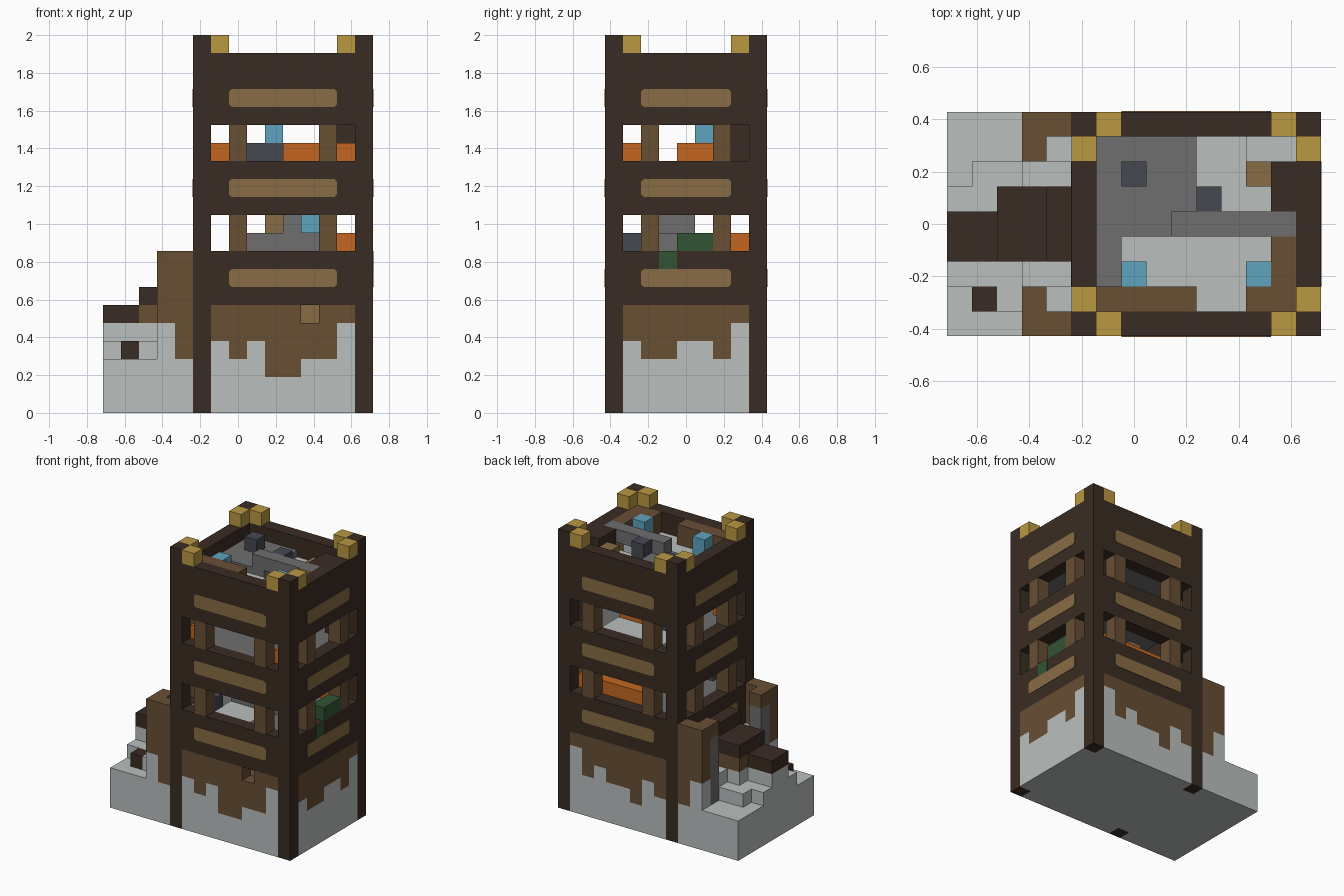
import bpy
import bmesh
from mathutils import Vector

UNIT = 2 / 21
ORIGIN = Vector((-7.5, -4.5, 0))

default_cube = bpy.data.objects.get("Cube")
if default_cube:
    bpy.data.objects.remove(default_cube, do_unlink=True)


def make_material(name, red, green, blue):
    """Flat material from display colour in 0-255."""
    colour = [((c / 255 + 0.055) / 1.055) ** 2.4 for c in (red, green, blue)] + [1]
    material = bpy.data.materials.new(name)
    material.use_nodes = True
    material.diffuse_color = colour
    material.node_tree.nodes["Principled BSDF"].inputs["Base Color"].default_value = colour
    return material


dark_wood = make_material("dark wood", 58, 44, 35)
brown_wood = make_material("brown wood", 104, 78, 52)
tan_wood = make_material("tan wood", 136, 108, 68)
pale_stone = make_material("pale stone", 186, 191, 190)
grey_stone = make_material("grey stone", 110, 110, 110)
slate = make_material("slate", 70, 72, 82)
orange = make_material("orange", 196, 102, 33)
sky_blue = make_material("sky blue", 95, 163, 189)
leaf_green = make_material("leaf green", 49, 84, 52)
gold = make_material("gold", 186, 152, 66)


def finish(bm, name, material):
    for vert in bm.verts:
        vert.co = (vert.co + ORIGIN) * UNIT
    bmesh.ops.recalc_face_normals(bm, faces=bm.faces)
    mesh = bpy.data.meshes.new(name)
    bm.to_mesh(mesh)
    bm.free()
    mesh.materials.append(material)
    obj = bpy.data.objects.new(name, mesh)
    bpy.context.scene.collection.objects.link(obj)
    return obj


def blocks(name, material, *boxes):
    """One object of boxes, each given as (low corner, size) in grid cells."""
    bm = bmesh.new()
    for x, y, z, width, depth, height in boxes:
        cube = bmesh.ops.create_cube(bm, size=1)["verts"]
        for vert in cube:
            vert.co = Vector((x + (vert.co.x + 0.5) * width,
                              y + (vert.co.y + 0.5) * depth,
                              z + (vert.co.z + 0.5) * height))
    return finish(bm, name, material)


def inlay(name, along_x, start, end, base, wall, outward):
    """Thin strip with clipped corners, lying on an outer wall."""
    cut = 0.15
    outline = []
    for u, side in ((start, 1), (end, -1)):
        pair = [(u + side * cut, base), (u, base + cut),
                (u, base + 1 - cut), (u + side * cut, base + 1)]
        outline += pair if side == 1 else pair[::-1]
    bm = bmesh.new()
    point = (lambda u, v: (u, wall, v)) if along_x else (lambda u, v: (wall, u, v))
    face = bm.faces.new([bm.verts.new(point(u, v)) for u, v in outline])
    shift = Vector((0, outward, 0) if along_x else (outward, 0, 0)) * 0.03
    extruded = bmesh.ops.extrude_face_region(bm, geom=[face])["geom"]
    bmesh.ops.translate(bm, vec=shift,
                        verts=[g for g in extruded if isinstance(g, bmesh.types.BMVert)])
    finish(bm, name, tan_wood)


# Four corner posts and the gold caps beside them
blocks("corner_posts", dark_wood,
       *[(x, y, 0, 1, 1, 21) for x in (5, 14) for y in (0, 8)])
blocks("gold_caps", gold,
       *[(x, y, 20, 1, 1, 1) for x in (6, 13) for y in (0, 8)],
       *[(x, y, 20, 1, 1, 1) for x in (5, 14) for y in (1, 7)])

# Dark bands around the tower with tan inlays
for base, height in ((6, 3), (11, 3), (16, 4)):
    blocks("wall_band", dark_wood,
           *[(6, y, base, 8, 1, height) for y in (0, 8)],
           *[(x, 1, base, 1, 7, height) for x in (5, 14)])
    for wall, outward in ((0, -1), (9, 1)):
        inlay("band_inlay", True, 7, 13, base + 1, wall, outward)
    for wall, outward in ((5, -1), (15, 1)):
        inlay("side_band_inlay", False, 2, 7, base + 1, wall, outward)

# Brown window posts on two storeys
for base in (9, 14):
    blocks("window_posts", brown_wood,
           *[(x, y, base, 1, 1, 2) for x in (7, 12) for y in (0, 8)],
           *[(x, y, base, 1, 1, 2) for x in (5, 14) for y in (2, 6)])

# Lower walls: uneven pale stone with brown plaster above
stone, plaster = [], []


def lower_wall(heights, place, gap=None):
    for i, top in enumerate(heights):
        x, y = place(i)
        stone.append((x, y, 0, 1, 1, top))
        plaster.append((x, y, top, 1, 1, (5 if i == gap else 6) - top))


lower_wall((4, 3, 4, 2, 2, 3, 3, 5), lambda i: (6 + i, 0), gap=5)
lower_wall((3, 4, 2, 3, 3, 4, 3, 5), lambda i: (6 + i, 8))
lower_wall((4, 3, 3, 4, 4, 3, 5), lambda i: (14, 1 + i))
lower_wall((4, 3, 3, 4, 4, 3, 4), lambda i: (5, 1 + i))
blocks("lower_stone", pale_stone, *stone)
blocks("lower_plaster", brown_wood, *plaster)
blocks("wall_niche", tan_wood, (11, 1, 5, 1, 1, 1))
blocks("ground_floor", pale_stone, (6, 1, 0, 8, 7, 2))

# Storey floors and furnishings of the lower storey
blocks("storey_floors", grey_stone, (6, 1, 8, 8, 7, 0.97), (6, 1, 13, 8, 7, 0.97))
blocks("floor_patches", pale_stone, (8, 1, 8.97, 3, 2, 0.03), (7, 5, 13.97, 5, 3, 0.03))
blocks("lower_bench", orange, (8, 7, 9, 6, 1, 1))
blocks("lower_stonework", grey_stone, (8, 3, 9, 4, 1, 1), (10, 3, 10, 1, 2, 1))
blocks("lower_slate", slate, (7, 1, 9, 1, 1, 1))
blocks("lower_blue", sky_blue, (11, 2, 10, 1, 1, 1))
blocks("lower_crate", tan_wood, (9, 6, 9, 1, 1, 2))
blocks("window_plant", leaf_green, (14, 4, 9, 1, 2, 1), (14.9, 3, 8, 0.13, 1, 1))

# Furnishings of the upper storey
blocks("upper_orange", orange, (6, 1, 14, 1, 1, 1), (13, 1, 14, 1, 1, 1),
       (10, 4, 14, 2, 2, 1))
blocks("upper_slate", slate, (8, 5, 14, 2, 1, 1))
blocks("upper_blue", sky_blue, (9, 5, 15, 1, 1, 1))
blocks("upper_dark_corner", dark_wood, (13, 7, 14, 1, 1, 2))

# Roof deck sunk inside the rim
blocks("roof_slab", grey_stone, (6, 1, 16, 8, 7, 1.9), (6, 2, 17.9, 1, 6, 1.1),
       (7, 4, 17.9, 3, 4, 1.1), (9, 4, 19, 5, 1, 1))
blocks("roof_snow", pale_stone, (7, 2, 17.9, 6, 2, 0.6), (10, 1, 17.9, 2, 1, 0.6),
       (10, 5, 17.9, 4, 3, 0.6), (12, 7, 18.5, 2, 1, 0.5))
blocks("roof_brown", brown_wood, (6, 1, 17.9, 4, 1, 2.1), (12, 1, 17.9, 2, 1, 2.1),
       (13, 2, 17.9, 1, 2, 2.1))
blocks("roof_dark", dark_wood, (13, 5, 18.5, 1, 2, 1.5))
blocks("roof_slate", slate, (7, 6, 19, 1, 1, 1), (10, 5, 18.5, 1, 1, 1.5))
blocks("roof_blue", sky_blue, (7, 2, 18.5, 1, 1, 1.5), (12, 2, 18.5, 1, 1, 1.5))
blocks("roof_tan", tan_wood, (12, 6, 18.5, 1, 1, 0.9))

# Side terrace with a rubble pile under the stepped entrance
blocks("terrace", pale_stone, (0, 0, 0, 5, 9, 3))
blocks("rubble", pale_stone, (0, 2, 3, 1, 4, 1), (1, 2, 3, 2, 5, 1),
       (0, 3, 4, 2, 2, 1), (2, 3, 4, 1, 3, 1), (2, 1, 3, 1, 1, 1),
       (3, 2, 3, 2, 5, 2))
blocks("entrance_steps", dark_wood, (0, 3, 5, 2, 2, 1), (2, 3, 6, 2, 3, 1),
       (4, 3, 7, 1, 3, 1))
blocks("step_supports", brown_wood, (2, 3, 5, 3, 3, 1), (4, 3, 6, 1, 3, 1))
blocks("terrace_stump", dark_wood, (1, 1, 3, 1, 1, 1))

# Brown gate walls on both sides of the entrance
for outer, inner in ((0, 1), (8, 7)):
    blocks("gate_base", pale_stone, (3, outer, 3, 1, 1, 2), (4, inner, 3, 1, 1, 3))
    blocks("gate_wall", brown_wood, (3, outer, 5, 1, 1, 4), (4, outer, 3, 1, 1, 6),
           (3, inner, 8, 1, 1, 1))
    blocks("gate_core", grey_stone, (3, inner, 3, 1, 1, 5))
